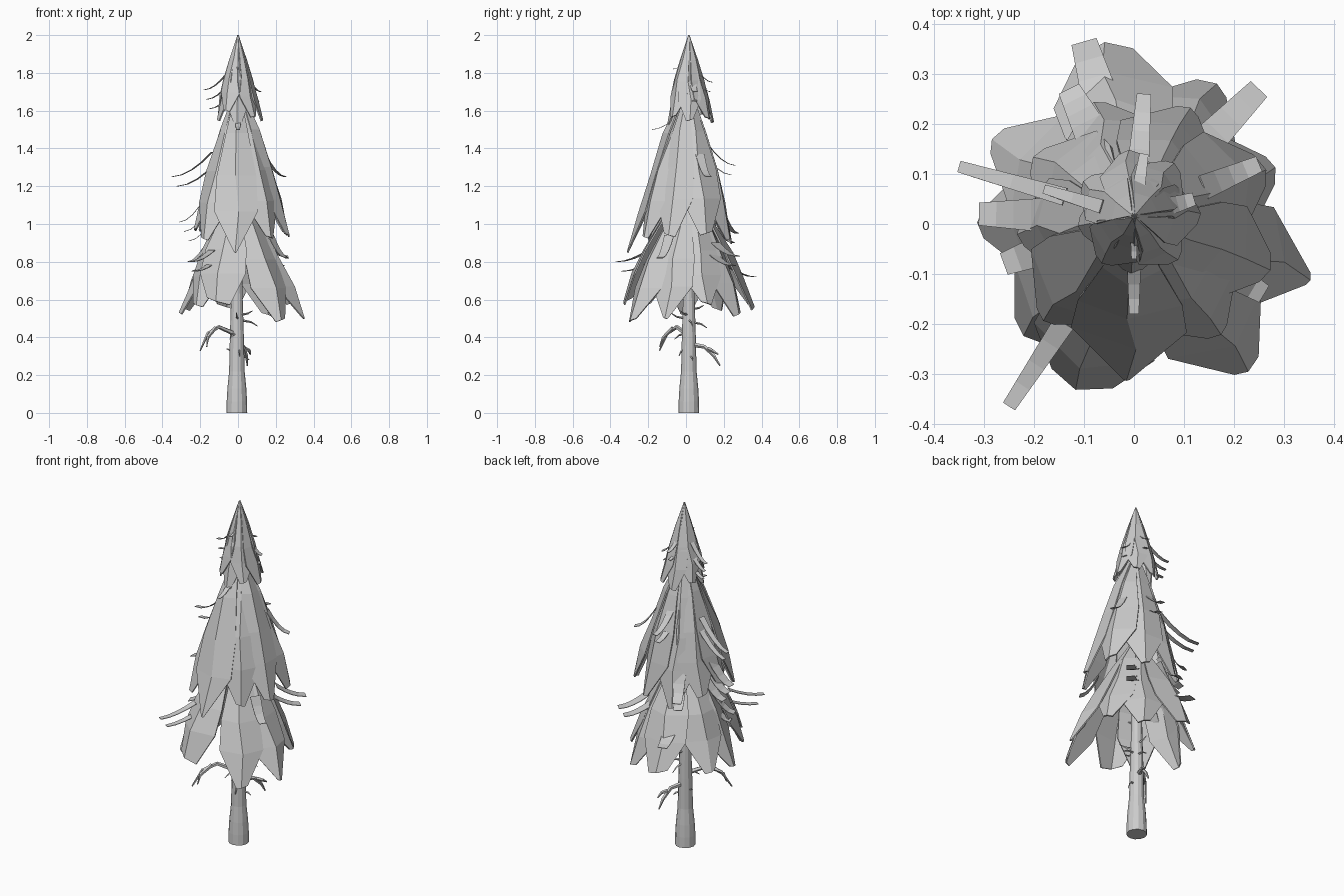
import bpy, math, random
from mathutils import Vector

if "Cube" in bpy.data.objects:
    bpy.data.objects.remove(bpy.data.objects["Cube"])

random.seed(4)
AX = Vector((0, 0.015, 0))          # trunk axis
UP = Vector((0, 0, 1))


def add_mesh(name, verts, faces, thick=0):
    me = bpy.data.meshes.new(name)
    me.from_pydata([tuple(v) for v in verts], [], faces)
    ob = bpy.data.objects.new(name, me)
    bpy.context.collection.objects.link(ob)
    if thick:
        m = ob.modifiers.new("thickness", 'SOLIDIFY')
        m.thickness = thick
        m.offset = 0
    return ob


def tube(name, pts, radii, n):
    """Tapered tube along a path, capped at both ends."""
    pts = [Vector(p) for p in pts]
    verts, faces = [], []
    for i, p in enumerate(pts):
        d = (pts[min(i + 1, len(pts) - 1)] - pts[max(i - 1, 0)]).normalized()
        a = d.cross(UP if abs(d.z) < 0.9 else Vector((0, 1, 0))).normalized()
        b = d.cross(a)
        for k in range(n):
            t = 2 * math.pi * k / n
            verts.append(p + radii[i] * (math.cos(t) * a + math.sin(t) * b))
    for i in range(len(pts) - 1):
        for k in range(n):
            q = (k + 1) % n
            faces.append((i * n + k, i * n + q, (i + 1) * n + q, (i + 1) * n + k))
    faces.append(tuple(range(n))[::-1])
    faces.append(tuple(range((len(pts) - 1) * n, len(pts) * n)))
    return add_mesh(name, verts, faces)


def frond(name, x, y, z, top, width, blunt, bulge=0.1, fold=0.4):
    """Folded drooping bough: ridge from the axis down to a tip."""
    tip = Vector((x, y, 0)) - AX
    R = tip.length
    out = tip.normalized()
    side = UP.cross(out)
    rows = [(0, 0.0), (0.3, 0.5), (0.55, 0.9), (0.76, 1.0), (1, 0)]
    verts, faces = [], []
    for t, w in rows:
        r = R * (t + bulge * math.sin(math.pi * t))
        w = width * (w if t < 1 else blunt)
        j = random.uniform(-0.03, 0.04) * R if 0 < t < 1 else 0
        skew = side * (random.uniform(-0.15, 0.15) * w)
        tilt = UP * (random.choice((-0.3, 0.3)) * w if t == 1 else 0)
        c = AX + out * r + UP * (top + (z - top) * t)
        inn = out * (w * fold)
        verts += [c - side * w - inn + tilt, c + skew + out * j, c + side * w - inn - tilt]
    for i in range(len(rows) - 1):
        a = i * 3
        for k in (0, 1):
            faces.append((a + k, a + k + 3, a + k + 4, a + k + 1)
                         if i else (a + 1, a + k + 3, a + k + 4))
    return add_mesh(name, verts, faces, 0.008)


def strip(name, x, y, z, length, rise, width):
    """Thin sprig card that sweeps down and flattens outward."""
    tip = Vector((x, y, 0)) - AX
    out = tip.normalized()
    side = UP.cross(out)
    verts, faces = [], []
    for i in range(5):
        t = i / 4
        c = AX + tip - out * length * (1 - t) + UP * (z + rise * (1 - t) ** 1.8)
        w = width * (1 - 0.35 * t)
        verts += [c - side * w, c + side * w]
        if i:
            faces.append((2 * i - 2, 2 * i - 1, 2 * i + 1, 2 * i))
    return add_mesh(name, verts, faces, 0.003)


# Trunk
zs = [0, 0.06, 0.13, 0.22, 0.4, 0.6, 1.2, 1.85]
tube("trunk", [(-0.006, 0.015, z) for z in zs],
     [0.055, 0.054, 0.05, 0.041, 0.037, 0.031, 0.022, 0.008], 12)

# Crown tier
for i, (a, r, z) in enumerate([(2, .13, 1.55), (52, .13, 1.56), (95, .13, 1.54), (145, .12, 1.58),
                               (190, .11, 1.55), (235, .11, 1.6), (268, .11, 1.53), (315, .12, 1.57)]):
    a = math.radians(a)
    frond(f"crown_bough_{i}", r * math.cos(a), r * math.sin(a) + .015, z, 2.0, .06, .3, .06)

# Middle tier: tip x, y, z, top z, half width, bluntness
middle = [(-.015, -.31, .85, 1.75, .115, .05), (.17, -.22, .93, 1.72, .11, .2), (.27, -.09, .94, 1.74, .1, .3),
          (.26, .11, .95, 1.72, .11, .3), (.11, .23, .92, 1.73, .11, .2), (-.08, .24, .9, 1.73, .11, .2),
          (-.2, .13, .96, 1.72, .11, .25), (-.23, -.02, .97, 1.74, .1, .25), (-.18, -.19, .92, 1.72, .11, .2)]
for i, m in enumerate(middle):
    frond(f"middle_bough_{i}", *m)

# Lower tier, the last number being the bulge
lower = [(.35, -.11, .5, 1.2, .11, .1, .06), (.23, -.29, .49, 1.2, .115, .25, .08),
         (-.11, -.33, .59, 1.2, .125, .5, .14), (-.22, -.22, .57, 1.2, .11, .3, .12),
         (-.31, 0, .53, 1.2, .11, .25, .06), (-.28, .17, .55, 1.2, .11, .25, .08),
         (-.06, .36, .56, 1.2, .12, .45, .08), (.16, .28, .52, 1.2, .11, .3, .1),
         (.28, .11, .58, 1.2, .11, .25, .1)]
for i, m in enumerate(lower):
    frond(f"lower_bough_{i}", *m)

# Sprigs in stacks: tip x, y, z, length, rise, half width, count
sprigs = [(-.25, -.365, .8, .2, .06, .022, 2), (.25, .27, .83, .16, .07, .035, 2),
          (-.35, .115, 1.25, .22, .13, .018, 2), (.25, .12, 1.25, .12, .12, .025, 1),
          (.02, .26, 1.31, .15, .12, .022, 2), (-.1, .365, .72, .15, .06, .04, 1),
          (-.18, .07, 1.71, .12, .08, .014, 3), (.12, .05, 1.7, .07, .08, .02, 2),
          (.02, .14, 1.75, .09, .08, .014, 2), (0, -.18, 1.5, .12, .06, .015, 1),
          (0, -.07, 1.82, .06, .03, .008, 1), (-.31, .02, 1.01, .14, .14, .035, 3),
          (.26, -.14, .82, .1, .12, .03, 1), (-.26, -.08, .8, .12, .12, .035, 2),
          (-.13, .27, .95, .1, .14, .035, 2)]
for i, (x, y, z, l, h, w, n) in enumerate(sprigs):
    for k in range(n):
        s = 1 - 0.08 * k
        strip(f"sprig_{i}_{k}", x * s, y * s, z - 0.05 * k, l, h, w)

# Dead branches
dead = [[(-.02, 0, .42), (-.1, -.05, .455), (-.16, -.1, .42), (-.2, -.14, .33)],
        [(0, .04, .36), (.03, .1, .35), (.045, .15, .3), (.05, .18, .25)],
        [(-.12, -.07, .45), (-.16, -.12, .4), (-.165, -.14, .35)],
        [(.035, .12, .34), (.06, .14, .33), (.065, .17, .31)]]
for i, p in enumerate(dead):
    tube(f"dead_branch_{i}", p, [.013, .011, .009, .004][-len(p):], 5)

# Short twigs: azimuth, length, z, drop
for i, (a, l, z, d) in enumerate([(10, .1, .49, -.03), (330, .08, .52, .02), (20, .05, .3, -.02),
                                  (265, .09, .5, .03), (280, .04, .34, -.04), (85, .09, .48, -.03),
                                  (95, .07, .55, .02), (170, .05, .33, .01), (240, .08, .42, -.03)]):
    c, s = math.cos(math.radians(a)), math.sin(math.radians(a))
    tube(f"twig_{i}", [(r * c, r * s + .015, z + d * t) for r, t in
                       ((.02, 0), (.02 + l * .5, .3), (.02 + l * .85, 1))], [.007, .005, .002], 4)
